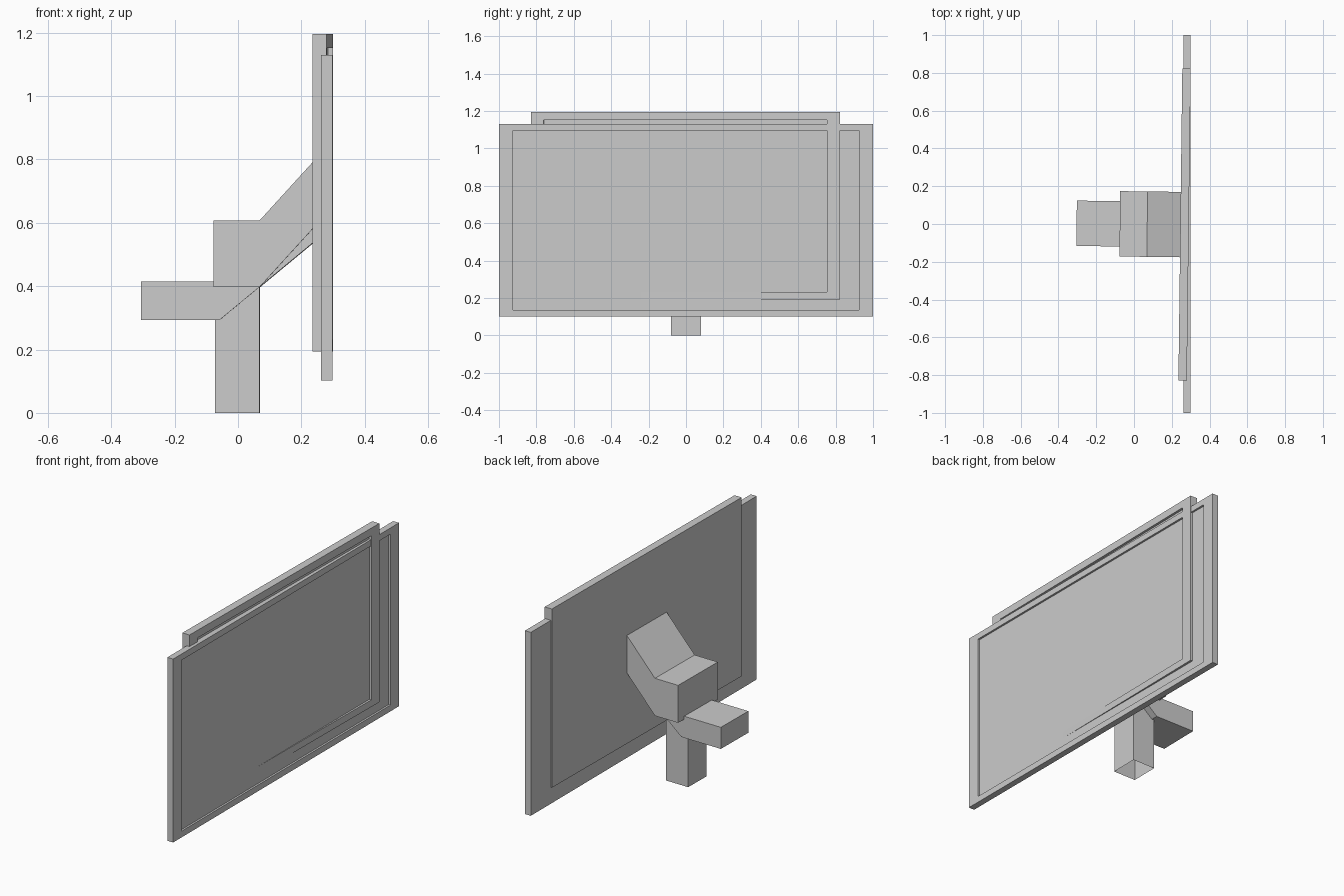
import bpy, bmesh
from mathutils import Matrix

if "Cube" in bpy.data.objects:
    bpy.data.objects.remove(bpy.data.objects["Cube"])

TILT = Matrix.Rotation(-0.0125, 4, 'Z')   # mount and back panel are turned slightly


def finish(name, bm, turned):
    if turned:
        bm.transform(TILT)
    bmesh.ops.recalc_face_normals(bm, faces=bm.faces)
    mesh = bpy.data.meshes.new(name)
    bm.to_mesh(mesh)
    bm.free()
    obj = bpy.data.objects.new(name, mesh)
    bpy.context.collection.objects.link(obj)
    return obj


def loft(name, rings, turned=True, cap_start=True):
    """Join matching point rings with quads and cap the ends."""
    bm = bmesh.new()
    loops = [[bm.verts.new(p) for p in ring] for ring in rings]
    n = len(loops[0])
    for a, b in zip(loops, loops[1:]):
        for i in range(n):
            j = (i + 1) % n
            bm.faces.new((a[i], a[j], b[j], b[i]))
    if cap_start:
        bm.faces.new(loops[0])
    bm.faces.new(loops[-1])
    return finish(name, bm, turned)


def rect(x, half_y, z0, z1):
    return [(x, -half_y, z0), (x, half_y, z0), (x, half_y, z1), (x, -half_y, z1)]


def panel(name, x0, x1, depth, outer, inner, turned):
    """Slab with a recessed screen on its +x face."""
    loft(name, [rect(x0, *outer), rect(x1, *outer),
                rect(x1, *inner), rect(x1 - depth, *inner)], turned)


def arm(name, half_y, path, height):
    """Bent bar: a lower edge path in xz, given a constant height."""
    loft(name, [[(x, -half_y, z), (x, half_y, z),
                 (x, half_y, z + height), (x, -half_y, z + height)] for x, z in path])


# Screens
panel("front_screen", 0.262, 0.298, 0.011,
      (1.0, 0.102, 1.13), (0.925, 0.137, 1.095), False)
panel("back_screen", 0.2455, 0.29, 0.014,
      (0.826, 0.193, 1.195), (0.757, 0.232, 1.152), True)

# Bent support arms
arm("upper_arm", 0.173, [(-0.075, 0.397), (0.07, 0.397), (0.255, 0.60)], 0.21)
arm("lower_arm", 0.12, [(-0.304, 0.293), (-0.057, 0.293), (0.255, 0.551)], 0.121)

# Square post, open at the bottom
loft("post", [[(-0.071, -0.08, z), (0.069, -0.08, z), (0.069, 0.08, z), (-0.071, 0.08, z)]
              for z in (0.0, 0.398)], cap_start=False)
